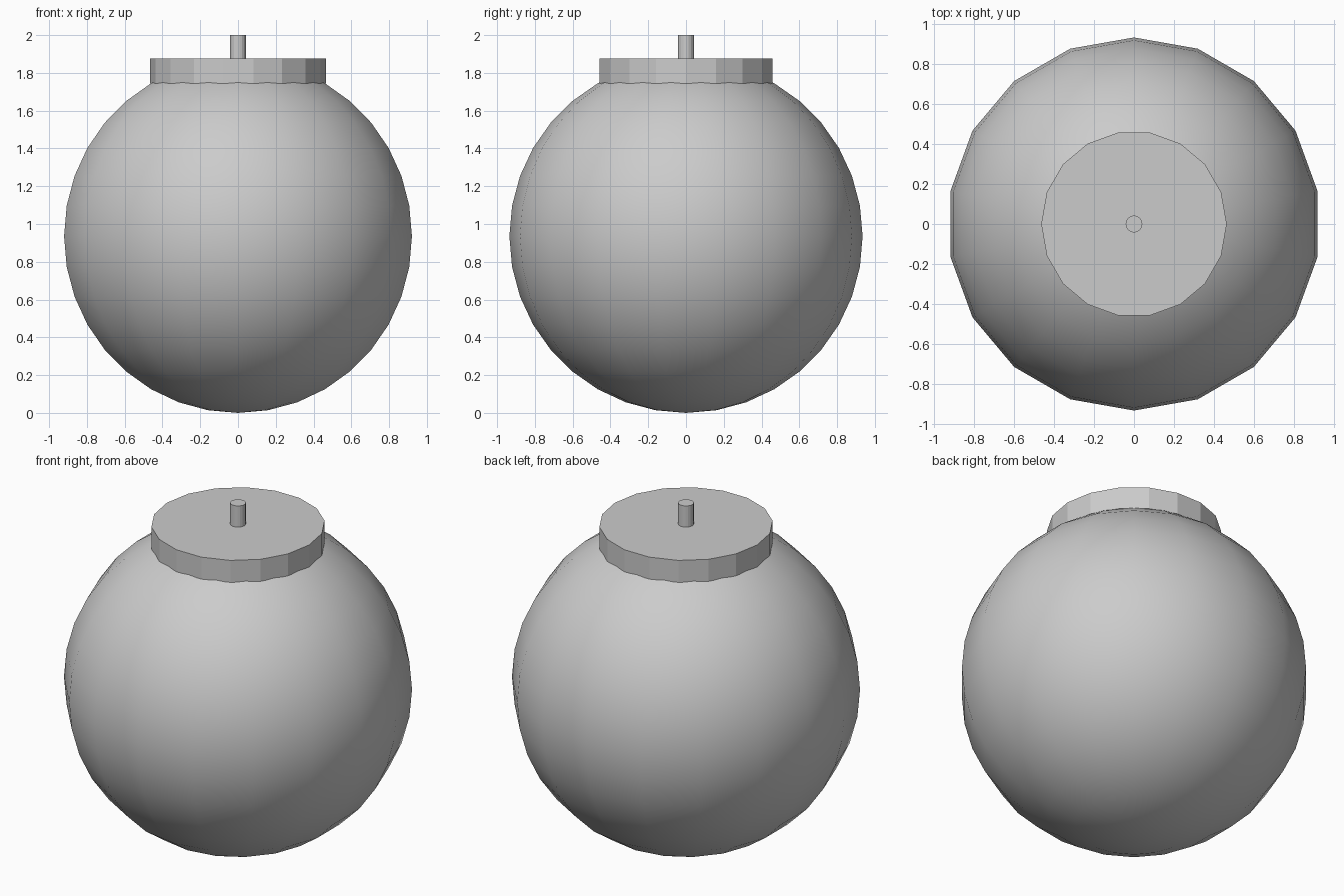
import bpy
import math

cube = bpy.data.objects.get("Cube")
if cube:
    bpy.data.objects.remove(cube, do_unlink=True)

# One plain grey for every part
grey = bpy.data.materials.new("plain grey")
grey.use_nodes = True
colour = (0.6, 0.6, 0.6, 1)
grey.diffuse_color = colour
grey.node_tree.nodes["Principled BSDF"].inputs["Base Color"].default_value = colour

SIDES = 18
RADIUS = 0.935


def finish(name):
    obj = bpy.context.object
    obj.name = name
    obj.data.name = name
    obj.data.materials.append(grey)
    return obj


def disc(name, radius, bottom, top, sides=SIDES):
    """Upright cylinder with a vertex on the +x axis."""
    bpy.ops.mesh.primitive_cylinder_add(
        vertices=sides, radius=radius, depth=top - bottom,
        location=(0, 0, (bottom + top) / 2), rotation=(0, 0, math.pi / 2))
    bpy.ops.object.transform_apply(location=False, rotation=True, scale=False)
    return finish(name)


# Round body
bpy.ops.mesh.primitive_uv_sphere_add(
    segments=SIDES, ring_count=SIDES, radius=RADIUS, location=(0, 0, RADIUS))
finish("round_body")
bpy.ops.object.shade_smooth()

# Faceted cap and the thin stem on top
disc("cap", 0.465, 1.745, 1.875)
disc("stem", 0.042, 1.87, 2.0)
